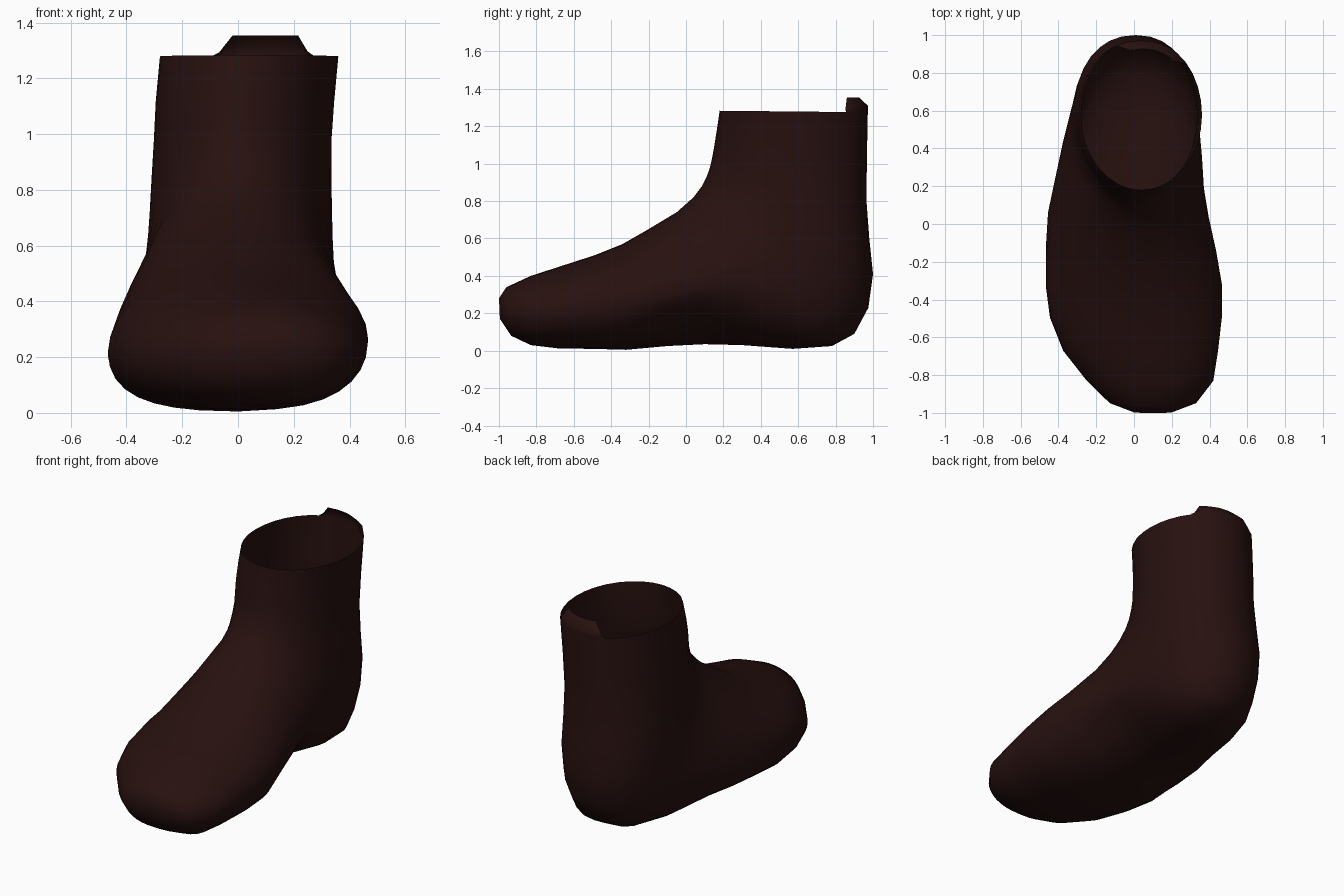
import bpy
import bmesh
from math import sin, cos, tau, copysign

cube = bpy.data.objects.get("Cube")
if cube:
    bpy.data.objects.remove(cube, do_unlink=True)

SIDES = 32

# Cross-sections from toe to cuff:
# upper point (y, z), sole or heel point (y, z), x limits, arch lift, belly drop
SECTIONS = [
    (-1.0, .28, -.995, .17, 0, .2, 0, 0),
    (-.96, .34, -.935, .08, -.13, .33, 0, .05),
    (-.83, .40, -.83, .03, -.25, .42, 0, .06),
    (-.66, .455, -.68, .012, -.375, .445, 0, .08),
    (-.49, .51, -.5, .01, -.445, .465, 0, .15),
    (-.34, .57, -.32, .005, -.467, .467, .01, .25),
    (-.2, .65, -.1, .025, -.467, .435, .06, .42),
    (-.05, .74, .1, .035, -.455, .395, .09, .5),
    (.04, .82, .3, .03, -.42, .37, .07, .45),
    (.085, .88, .57, .01, -.38, .36, .02, .3),
    (.11, .93, .78, .025, -.35, .35, 0, .15),
    (.125, .97, .90, .09, -.335, .345, 0, .08),
    (.135, 1.01, .975, .23, -.325, .34, 0, .05),
    (.143, 1.05, 1.0, .41, -.317, .337, 0, .05),
    (.152, 1.1, .98, .6, -.31, .335, 0, .03),
    (.16, 1.15, .965, .8, -.302, .335, 0, 0),
    (.17, 1.215, .967, 1.02, -.295, .345, 0, 0),
    (.18, 1.283, .972, 1.275, -.28, .36, 0, 0),
]


def section_ring(bm, ty, tz, by, bz, x0, x1, arch, drop):
    """Egg-shaped ring, widest low on the outer side, lifted at the inner arch."""
    ring = []
    boxy = .74 if by < .85 else .9
    for i in range(SIDES):
        s, c = sin(tau * i / SIDES), cos(tau * i / SIDES)
        power = boxy if s < 0 else 1
        k = copysign(abs(c) ** power, c)
        inner = c > 0
        v = s - drop * c * c * (.35 if inner else 1)
        lift = arch * max(0, -2 * s) * abs(c) * (1 if inner else .4)
        x = (x0 + x1) / 2 + k * ((x1 - x0) / 2 - lift * .4)
        y = (ty + by) / 2 + v * (ty - by) / 2
        z = (tz + bz) / 2 + v * (tz - bz) / 2 + lift
        ring.append(bm.verts.new((x, y, z)))
    return ring


def bridge(bm, a, b):
    for i in range(len(a) - 1):
        bm.faces.new((a[i], a[i + 1], b[i + 1], b[i]))


bm = bmesh.new()

# Foot and ankle shell, closed at the toe and open at the cuff
rings = [section_ring(bm, *s) for s in SECTIONS]
for a, b in zip(rings, rings[1:]):
    bridge(bm, a + a[:1], b + b[:1])
bm.faces.new(rings[0])

# Pull tab at the back of the cuff, leaning inwards at its top
base = [rings[-1][i] for i in range(-10, -3)]
middle, upper = [], []
for n, v in enumerate(base):
    x, y, z = v.co
    h = .1 if n in (0, len(base) - 1) else 1
    middle.append(bm.verts.new((x, y, z + .035 * h)))
    upper.append(bm.verts.new((x + (.1 - x) * .1, y - .045 * h, z + .078 * h)))
bridge(bm, base, middle)
bridge(bm, middle, upper)

bmesh.ops.recalc_face_normals(bm, faces=bm.faces)
mesh = bpy.data.meshes.new("boot_shell")
bm.to_mesh(mesh)
bm.free()
boot = bpy.data.objects.new("boot_shell", mesh)
bpy.context.collection.objects.link(boot)

# Dark leather
leather = bpy.data.materials.new("dark_maroon_leather")
leather.use_nodes = True
color = (.02, .0055, .005, 1)
leather.diffuse_color = color
leather.node_tree.nodes["Principled BSDF"].inputs["Base Color"].default_value = color
mesh.materials.append(leather)

bpy.context.view_layer.objects.active = boot
boot.select_set(True)
bpy.ops.object.shade_smooth()
